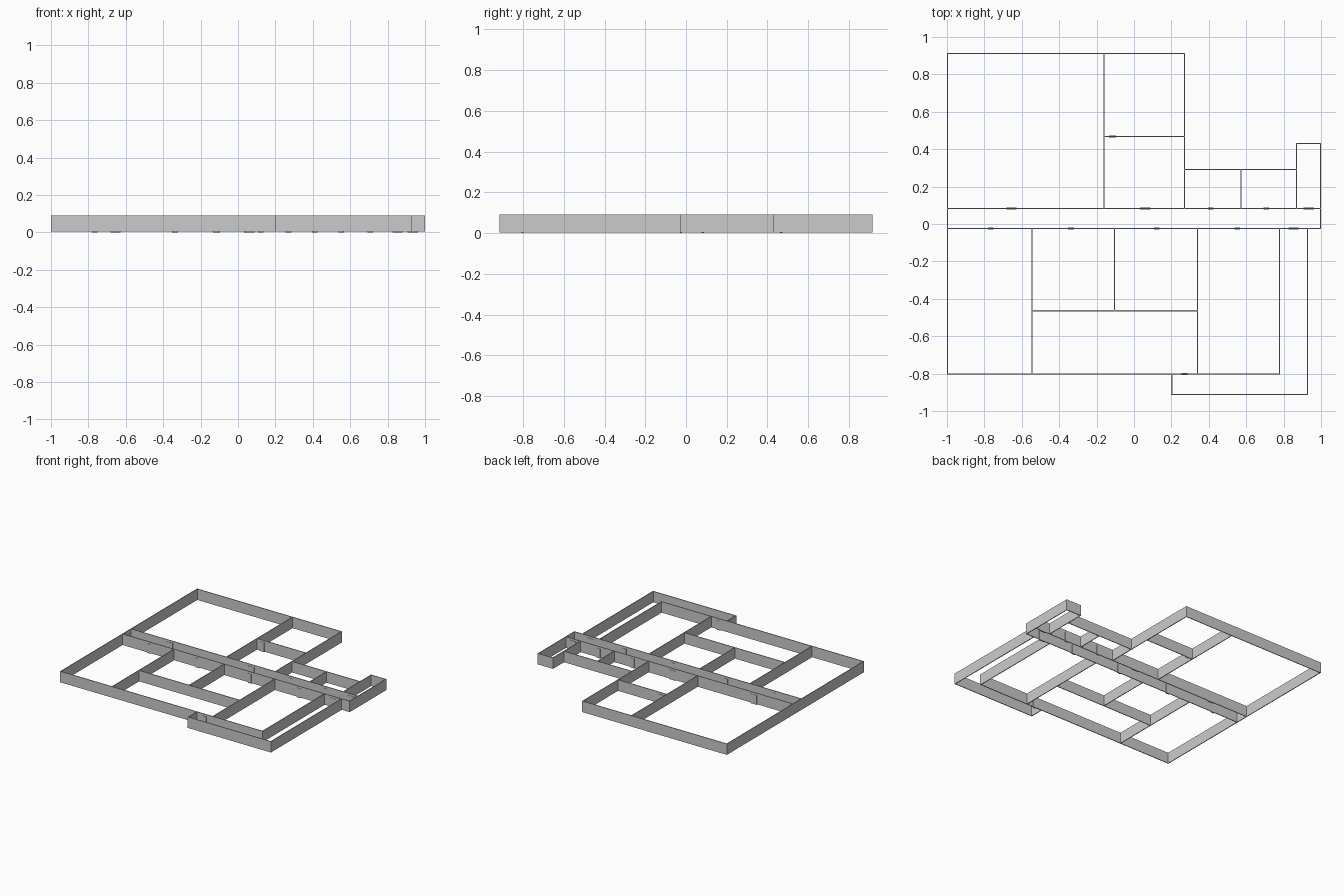
import bpy, bmesh
from mathutils import Matrix, Vector

if "Cube" in bpy.data.objects:
    bpy.data.objects.remove(bpy.data.objects["Cube"])

T = 0.006                   # wall thickness
Z0, Z1 = 0.004, 0.091       # wall bottom and top
DOOR_TOP, DOOR_T = 0.075, 0.011


def box(name, x0, x1, y0, y1, z0, z1):
    mesh = bpy.data.meshes.new(name)
    bm = bmesh.new()
    m = (Matrix.Translation(Vector(((x0 + x1) / 2, (y0 + y1) / 2, (z0 + z1) / 2)))
         @ Matrix.Diagonal((x1 - x0, y1 - y0, z1 - z0, 1)))
    bmesh.ops.create_cube(bm, size=1, matrix=m)
    bm.to_mesh(mesh)
    bm.free()
    ob = bpy.data.objects.new(name, mesh)
    bpy.context.collection.objects.link(ob)
    return ob


def wall_x(name, y, a, b):
    h = T / 2
    box(name, a - h, b + h, y - h, y + h, Z0, Z1)


def wall_y(name, x, a, b):
    h = T / 2
    box(name, x - h, x + h, a - h, b + h, Z0, Z1)


N, S = 0.082, -0.024        # corridor walls
E = 0.997                   # outermost wall centre line
TOP, BOT = 0.912, -0.912

# walls running left to right: y, start, end
for name, y, a, b in [
    ("corridor_north_wall", N, -E, E),
    ("corridor_south_wall", S, -E, E),
    ("hall_back_wall", TOP, -E, 0.27),
    ("north_room_divider", 0.468, -0.16, 0.27),
    ("small_rooms_back_wall", 0.292, 0.27, 0.868),
    ("entry_back_wall", 0.43, 0.868, E),
    ("south_room_divider", -0.464, -0.545, 0.34),
    ("south_front_wall", -0.802, -E, 0.777),
    ("passage_front_wall", BOT, 0.202, 0.927),
]:
    wall_x(name, y, a, b)

# walls running front to back: x, start, end
for name, x, a, b in [
    ("west_wall", -E, -0.802, TOP),
    ("hall_east_wall", -0.16, N, TOP),
    ("north_rooms_east_wall", 0.27, N, TOP),
    ("small_rooms_divider", 0.573, N, 0.292),
    ("entry_west_wall", 0.868, N, 0.43),
    ("entry_east_wall", E, S, 0.43),
    ("south_west_divider", -0.545, -0.802, S),
    ("south_middle_divider", -0.104, -0.464, S),
    ("south_east_divider", 0.34, -0.802, S),
    ("passage_west_wall", 0.777, -0.802, S),
    ("passage_east_wall", 0.927, BOT, S),
    ("passage_end_wall", 0.202, BOT, -0.802),
]:
    wall_y(name, x, a, b)

# doors set in the walls: y, centre x, width
for y, x, w in [
    (N, -0.655, 0.055), (N, 0.06, 0.055), (N, 0.41, 0.03), (N, 0.708, 0.03), (N, 0.935, 0.055),
    (S, -0.765, 0.03), (S, -0.337, 0.03), (S, 0.122, 0.03), (S, 0.553, 0.03), (S, 0.853, 0.055),
    (-0.802, 0.27, 0.03), (0.468, -0.114, 0.038),
]:
    box("door", x - w / 2, x + w / 2, y - DOOR_T / 2, y + DOOR_T / 2, 0, DOOR_TOP)
